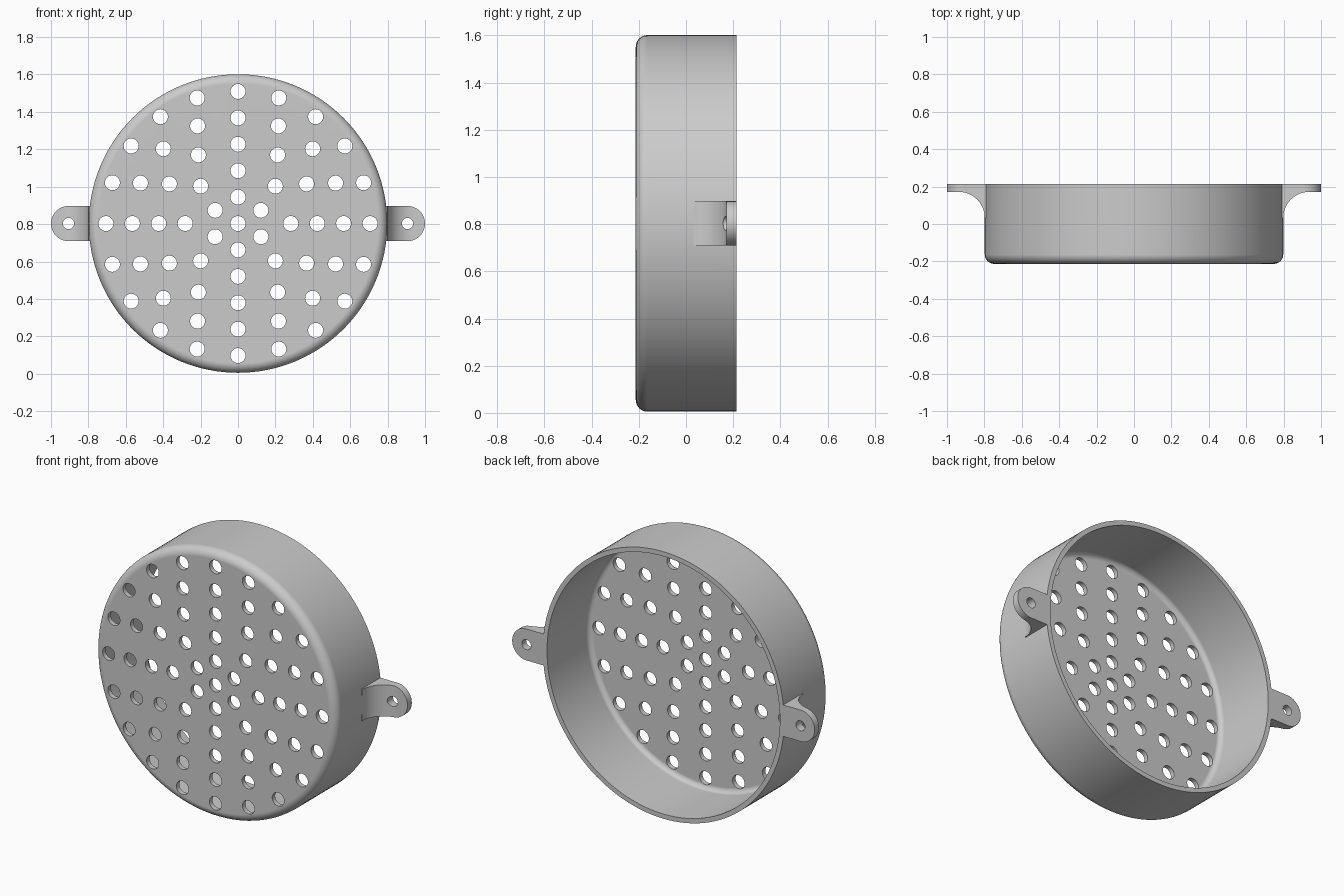
import bpy, bmesh
from math import sin, cos, pi, radians
from mathutils import Matrix, Vector

if "Cube" in bpy.data.objects:
    bpy.data.objects.remove(bpy.data.objects["Cube"])

R, CZ, HALF = 0.798, 0.803, 0.213      # outer radius, centre height, half depth
WALL, HOLE, PITCH = 0.028, 0.04, 0.1412
TAB_R, TAB_X, TAB_T, FILLET = 0.094, 0.906, 0.041, 0.14

grey = bpy.data.materials.new("light_grey")
grey.use_nodes = True
grey.diffuse_color = (0.6, 0.6, 0.6, 1)
grey.node_tree.nodes["Principled BSDF"].inputs["Base Color"].default_value = (0.6, 0.6, 0.6, 1)


def arc(cx, cy, r, a0, a1, n):
    angles = [radians(a0 + (a1 - a0) * i / n) for i in range(n + 1)]
    return [(cx + r * cos(a), cy + r * sin(a)) for a in angles]


def make_object(name, bm):
    bmesh.ops.recalc_face_normals(bm, faces=bm.faces)
    mesh = bpy.data.meshes.new(name)
    bm.to_mesh(mesh)
    bm.free()
    mesh.materials.append(grey)
    ob = bpy.data.objects.new(name, mesh)
    bpy.context.collection.objects.link(ob)
    return ob


def prism(name, points, vector):
    """Solid made by pushing a closed outline along a vector."""
    bm = bmesh.new()
    face = bm.faces.new([bm.verts.new(p) for p in points])
    new = bmesh.ops.extrude_face_region(bm, geom=[face], use_keep_orig=True)["geom"]
    bmesh.ops.translate(bm, vec=vector, verts=[v for v in new if isinstance(v, bmesh.types.BMVert)])
    return make_object(name, bm)


def cylinders(name, centres, radius, depth):
    """Cutter: a set of pegs along y."""
    bm = bmesh.new()
    for x, y, z in centres:
        bmesh.ops.create_cone(bm, cap_ends=True, segments=32, radius1=radius, radius2=radius, depth=depth,
                              matrix=Matrix.Translation((x, y, z)) @ Matrix.Rotation(pi / 2, 4, 'X'))
    return make_object(name, bm)


def activate(ob):
    bpy.ops.object.select_all(action='DESELECT')
    ob.select_set(True)
    bpy.context.view_layer.objects.active = ob


def cut(ob, cutter, operation):
    activate(ob)
    mod = ob.modifiers.new("cut", 'BOOLEAN')
    mod.object, mod.operation, mod.solver = cutter, operation, 'EXACT'
    bpy.ops.object.modifier_apply(modifier=mod.name)
    bpy.data.objects.remove(cutter)


def finish(ob):
    activate(ob)
    bpy.ops.object.shade_smooth_by_angle(angle=radians(30))
    ob.modifiers.new("even_shading", 'WEIGHTED_NORMAL').keep_sharp = True


# Round cover: a cup profile spun about y, starting at the central hole
r_out, r_in = 0.05, 0.03
inner = R - WALL
profile = [(HOLE, -HALF)]
profile += arc(R - r_out, r_out - HALF, r_out, -90, 0, 8)
profile += [(R, HALF), (inner, HALF)]
profile += arc(inner - r_in, WALL + r_in - HALF, r_in, 0, -90, 8)
profile += [(HOLE, WALL - HALF)]

bm = bmesh.new()
verts = [bm.verts.new((x, y, CZ)) for x, y in profile]
edges = [bm.edges.new((a, b)) for a, b in zip(verts, verts[1:] + verts[:1])]
bmesh.ops.spin(bm, geom=verts + edges, cent=(0, 0, CZ), axis=(0, 1, 0), angle=2 * pi, steps=128)
bmesh.ops.remove_doubles(bm, verts=bm.verts, dist=1e-5)
cover = make_object("perforated_cover", bm)

# Rings of holes through the front plate
centres = []
for ring, count in enumerate((6, 8, 12, 16, 20), 1):
    for i in range(count):
        a = pi / 2 + 2 * pi * i / count
        centres.append((ring * PITCH * cos(a), -HALF, CZ + ring * PITCH * sin(a)))
cut(cover, cylinders("hole_cutter", centres, HOLE, 0.2), 'DIFFERENCE')
finish(cover)

# Mounting ears: flared to the wall, rounded at the tip, with a screw hole
root = R - 0.018
front = HALF - TAB_T
for side, name in ((1, "left_mounting_ear"), (-1, "right_mounting_ear")):
    section = [(root, HALF), (1.05, HALF), (1.05, front)]
    section += arc(R + FILLET, front - FILLET, FILLET, 90, 180, 16)
    section += [(root, front - FILLET)]
    ear = prism(name, [(side * x, y, CZ - 0.15) for x, y in section], Vector((0, 0, 0.3)))
    outline = [(0.7, TAB_R)] + arc(TAB_X, 0, TAB_R, 90, -90, 32) + [(0.7, -TAB_R)]
    cut(ear, prism("ear_outline", [(side * x, -0.5, CZ + z) for x, z in outline], Vector((0, 1, 0))), 'INTERSECT')
    cut(ear, cylinders("screw_cutter", [(side * TAB_X, HALF, CZ)], 0.03, 0.6), 'DIFFERENCE')
    finish(ear)
